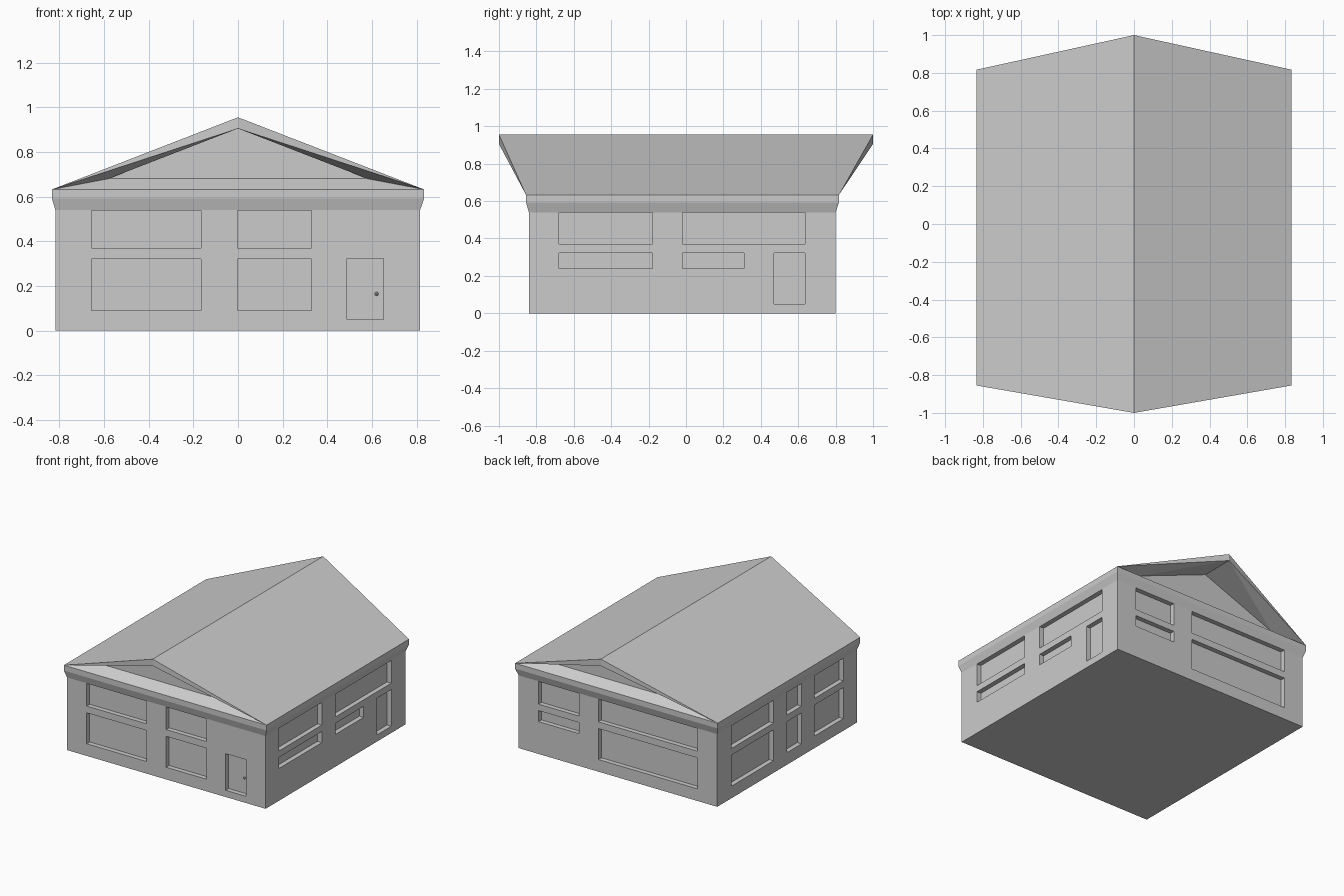
import bpy, bmesh
from mathutils import Vector

if "Cube" in bpy.data.objects:
    bpy.data.objects.remove(bpy.data.objects["Cube"])

X0, X1, Y0, Y1 = -0.817, 0.815, -0.84, 0.80    # wall footprint
EX, EY0, EY1 = 0.833, -0.855, 0.817            # cornice / eave footprint
EAVE, RIDGE, SOFFIT, LEDGE = 0.632, 0.955, 0.905, 0.68
DEPTH = 0.035                                   # window recess


def add_object(name, bm, fix_normals=True):
    if fix_normals:
        bmesh.ops.recalc_face_normals(bm, faces=bm.faces)
    mesh = bpy.data.meshes.new(name)
    bm.to_mesh(mesh)
    bm.free()
    ob = bpy.data.objects.new(name, mesh)
    bpy.context.collection.objects.link(ob)
    return ob


def add_box(bm, lo, hi):
    lo, hi = Vector(lo), Vector(hi)
    verts = bmesh.ops.create_cube(bm, size=1)["verts"]
    bmesh.ops.scale(bm, vec=hi - lo, verts=verts)
    bmesh.ops.translate(bm, vec=(lo + hi) / 2, verts=verts)


# walls with flared cornice: stacked rectangular loops
bm = bmesh.new()
rings = []
for z, x0, x1, y0, y1 in [(0, X0, X1, Y0, Y1), (0.54, X0, X1, Y0, Y1),
                          (0.592, -EX, EX, EY0, EY1), (EAVE, -EX, EX, EY0, EY1)]:
    rings.append([bm.verts.new(p) for p in
                  ((x0, y0, z), (x1, y0, z), (x1, y1, z), (x0, y1, z))])
for a, b in zip(rings, rings[1:]):
    for i in range(4):
        j = (i + 1) % 4
        bm.faces.new((a[i], a[j], b[j], b[i]))
bm.faces.new(rings[0][::-1])
bm.faces.new(rings[-1])
walls = add_object("walls", bm)

# window and door recesses: (start, end along wall, bottom, top)
UP, LOW, STRIP, DOOR = (0.37, 0.538), (0.09, 0.32), (0.24, 0.322), (0.05, 0.322)
openings = {
    "front": [(-0.656, -0.165, UP), (-0.656, -0.165, LOW), (-0.002, 0.328, UP),
              (-0.002, 0.328, LOW), (0.487, 0.652, DOOR)],
    "right": [(-0.68, -0.18, UP), (-0.68, -0.18, STRIP), (-0.02, 0.635, UP),
              (-0.02, 0.31, STRIP), (0.47, 0.635, DOOR)],
    "back": [(0.32, 0.652, UP), (0.32, 0.652, STRIP), (-0.656, 0.16, UP),
             (-0.656, 0.16, LOW)],
    "left": [(0.14, 0.635, UP), (0.14, 0.635, LOW), (-0.19, -0.02, UP),
             (-0.19, -0.02, LOW), (-0.68, -0.34, UP), (-0.68, -0.34, LOW)],
}
bm = bmesh.new()
for side, items in openings.items():
    for a, b, (z0, z1) in items:
        if side == "front":
            add_box(bm, (a, Y0 - 0.1, z0), (b, Y0 + DEPTH, z1))
        elif side == "back":
            add_box(bm, (a, Y1 - DEPTH, z0), (b, Y1 + 0.1, z1))
        elif side == "right":
            add_box(bm, (X1 - DEPTH, a, z0), (X1 + 0.1, b, z1))
        else:
            add_box(bm, (X0 - 0.1, a, z0), (X0 + DEPTH, b, z1))
cutter = add_object("opening_cutters", bm)
cutter.hide_render = True

mod = walls.modifiers.new("openings", "BOOLEAN")
mod.operation, mod.solver, mod.object = "DIFFERENCE", "EXACT", cutter
bpy.context.view_layer.objects.active = walls
bpy.ops.object.modifier_apply(modifier=mod.name)
bpy.data.objects.remove(cutter)

# open the hidden top, the roof closes it
bm = bmesh.new()
bm.from_mesh(walls.data)
bmesh.ops.delete(bm, geom=[f for f in bm.faces if f.normal.z > 0.9
                           and f.calc_center_median().z > 0.62], context="FACES_ONLY")
bm.to_mesh(walls.data)
bm.free()

# roof slopes, fascias, soffits, gables and sloping ledges
bm = bmesh.new()
ends = []
for tip, eave, gable in [(-1, EY0, -0.78), (1, EY1, 0.75)]:
    v = [bm.verts.new(p) for p in
         ((-EX, eave, EAVE), (EX, eave, EAVE), (0, tip, RIDGE), (0, tip, SOFFIT),
          (0, gable, SOFFIT), (-0.58, gable, LEDGE), (0.58, gable, LEDGE))]
    left, right, top, under, peak, gl, gr = v
    for eave_v, base in ((left, gl), (right, gr)):
        bm.faces.new((top, under, eave_v))          # fascia
        bm.faces.new((under, eave_v, base))         # soffit
        bm.faces.new((under, base, peak))
    bm.faces.new((gl, gr, peak))                    # gable
    bm.faces.new((left, right, gr, gl))             # ledge
    ends.append(v)
f, b = ends
bm.faces.new((f[0], f[2], b[2], b[0]))
bm.faces.new((f[1], b[1], b[2], f[2]))
bm.faces.new((f[0], b[0], b[1], f[1]))              # closes the underside for normals
bmesh.ops.recalc_face_normals(bm, faces=bm.faces)
bm.faces.ensure_lookup_table()
bmesh.ops.delete(bm, geom=[bm.faces[-1]], context="FACES_ONLY")
add_object("roof", bm, fix_normals=False)

# door knob
bm = bmesh.new()
bmesh.ops.create_uvsphere(bm, u_segments=8, v_segments=4, radius=0.009)
knob = add_object("door_knob", bm)
knob.location = (0.62, Y0 + DEPTH - 0.006, 0.165)
